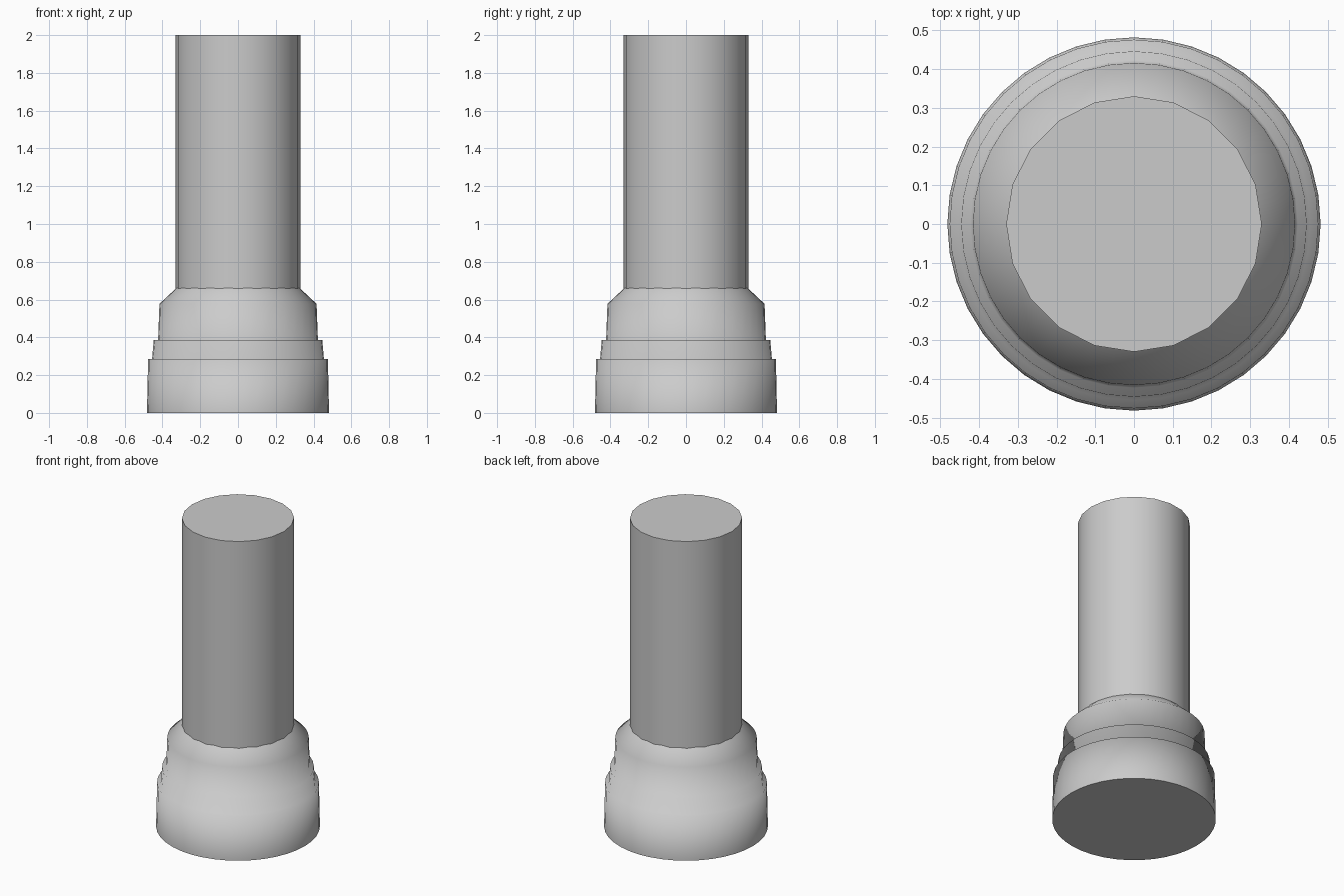
import bpy, bmesh, math

if "Cube" in bpy.data.objects:
    bpy.data.objects.remove(bpy.data.objects["Cube"])

def lathe(name, profile, sides):
    """Revolve (radius, z) points around z and cap both ends."""
    bm = bmesh.new()
    rings = [[bm.verts.new((r * math.cos(2 * math.pi * i / sides),
                            r * math.sin(2 * math.pi * i / sides), z))
              for i in range(sides)] for r, z in profile]
    for a, b in zip(rings, rings[1:]):
        for i in range(sides):
            j = (i + 1) % sides
            bm.faces.new((a[i], a[j], b[j], b[i])).smooth = True
    caps = [bm.faces.new(rings[0][::-1]), bm.faces.new(rings[-1])]
    for cap in caps:
        for e in cap.edges:
            e.smooth = False
    me = bpy.data.meshes.new(name)
    bm.to_mesh(me)
    bm.free()
    ob = bpy.data.objects.new(name, me)
    bpy.context.collection.objects.link(ob)
    return ob

# Stepped, slightly tapering base with a sloped collar
lathe("stepped_base", [(0.482, 0), (0.476, 0.285), (0.455, 0.285),
                       (0.446, 0.387), (0.423, 0.387), (0.416, 0.577),
                       (0.315, 0.672)], 40)

# Plain round shaft rising out of the collar
lathe("shaft", [(0.33, 0.6), (0.33, 2.0)], 20)
